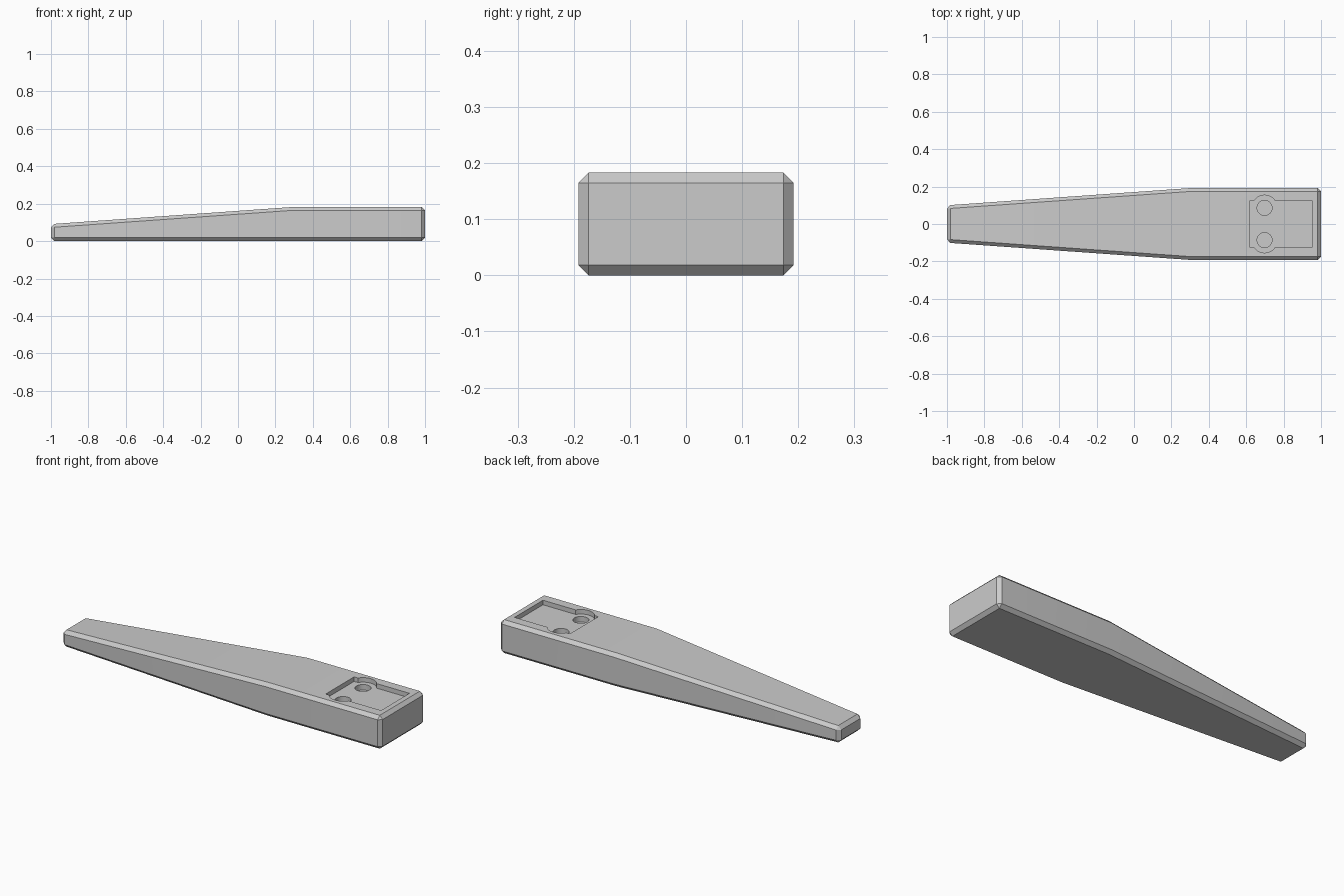
import bpy, bmesh
from math import sin, cos, asin, pi

cube = bpy.data.objects.get("Cube")
if cube:
    bpy.data.objects.remove(cube, do_unlink=True)

grey = bpy.data.materials.new("plain grey")
grey.use_nodes = True
colour = (0.6, 0.6, 0.6, 1)
grey.diffuse_color = colour
grey.node_tree.nodes["Principled BSDF"].inputs["Base Color"].default_value = colour


def make_object(name, bm):
    bmesh.ops.recalc_face_normals(bm, faces=bm.faces)
    mesh = bpy.data.meshes.new(name)
    bm.to_mesh(mesh)
    bm.free()
    mesh.materials.append(grey)
    obj = bpy.data.objects.new(name, mesh)
    bpy.context.collection.objects.link(obj)
    return obj


def prism(bm, outline, z0, z1):
    """Close a flat outline into a solid between two heights."""
    low = [bm.verts.new((x, y, z0)) for x, y in outline]
    high = [bm.verts.new((x, y, z1)) for x, y in outline]
    bm.faces.new(low[::-1])
    bm.faces.new(high)
    for i in range(len(low)):
        j = (i + 1) % len(low)
        bm.faces.new((low[i], low[j], high[j], high[i]))


TOP = 0.183
CHAMFER = 0.018
POCKET_DEPTH = 0.025
HOLE_DEPTH = 0.055

# Tapered body: rectangular sections (x, half width, height)
bm = bmesh.new()
rings = []
for x, w, h in ((-1, 0.10, 0.091), (0.3, 0.192, TOP), (1, 0.192, TOP)):
    section = ((-w, 0), (w, 0), (w, h), (-w, h))
    rings.append([bm.verts.new((x, y, z)) for y, z in section])
for a, b in zip(rings, rings[1:]):
    for i in range(4):
        j = (i + 1) % 4
        bm.faces.new((a[i], a[j], b[j], b[i]))
bm.faces.new(rings[0])
bm.faces.new(rings[-1])
body = make_object("tapered_body", bm)

bevel = body.modifiers.new("edge chamfer", "BEVEL")
bevel.width = CHAMFER
bevel.segments = 1
bevel.limit_method = "ANGLE"

# Pocket outline: rectangle with a round lobe on each long side
x0, x1, half = 0.618, 0.954, 0.123
cx, cy, lobe, hole = 0.698, 0.086, 0.068, 0.04
start = asin((half - cy) / lobe)
steps = 20
arc = [start + (pi - 2 * start) * i / steps for i in range(steps + 1)]
upper = [(x1, half)]
upper += [(cx + lobe * cos(a), cy + lobe * sin(a)) for a in arc]
upper.append((x0, half))
outline = upper + [(x, -y) for x, y in reversed(upper)]

bm = bmesh.new()
prism(bm, outline, TOP - POCKET_DEPTH, TOP + 0.1)
pocket = make_object("pocket_cutter", bm)

# Round holes sunk into the pocket floor
bm = bmesh.new()
turns = [2 * pi * i / 40 for i in range(40)]
for side in (1, -1):
    circle = [(cx + hole * cos(a), side * cy + hole * sin(a)) for a in turns]
    prism(bm, circle, TOP - HOLE_DEPTH, TOP + 0.2)
holes = make_object("hole_cutter", bm)

for cutter in (pocket, holes):
    cutter.hide_render = True
    cut = body.modifiers.new(cutter.name, "BOOLEAN")
    cut.operation = "DIFFERENCE"
    cut.solver = "EXACT"
    cut.object = cutter

# Apply the cuts, then smooth only the gentle bends
bpy.ops.object.select_all(action="DESELECT")
body.select_set(True)
bpy.context.view_layer.objects.active = body
bpy.ops.object.convert(target="MESH")
for cutter in (pocket, holes):
    bpy.data.objects.remove(cutter, do_unlink=True)
bpy.ops.object.shade_smooth_by_angle(angle=pi / 6)
